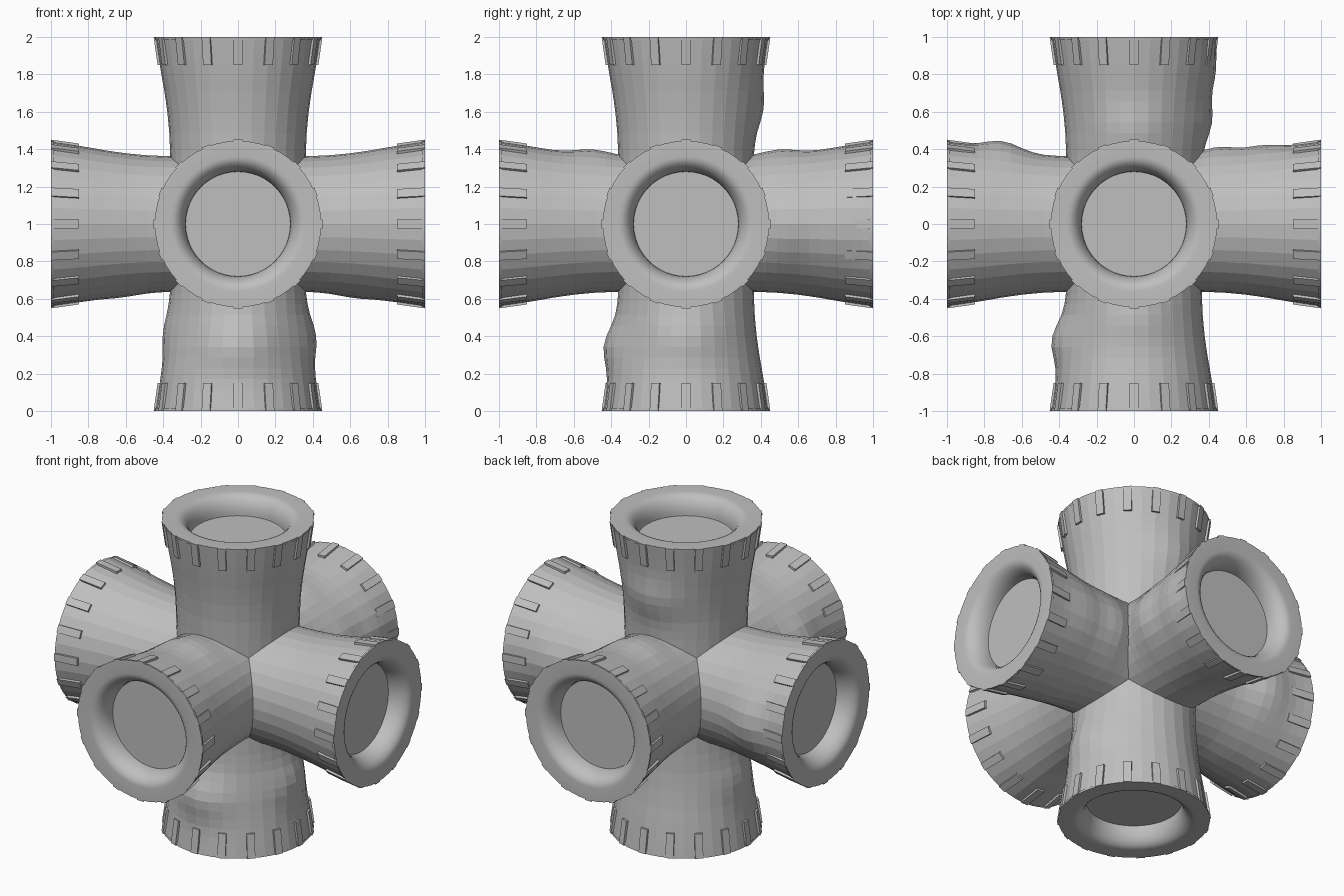
import bpy, bmesh, math
from mathutils import Vector

if "Cube" in bpy.data.objects:
    bpy.data.objects.remove(bpy.data.objects["Cube"])

CENTRE = Vector((0, 0, 1))
X, Y, Z = Vector((1, 0, 0)), Vector((0, 1, 0)), Vector((0, 0, 1))

grey = bpy.data.materials.new("plain grey")
grey.diffuse_color = (0.52, 0.52, 0.52, 1)
grey.use_nodes = True
grey.node_tree.nodes["Principled BSDF"].inputs["Base Color"].default_value = grey.diffuse_color

# wall radius along the arm
WALL = [(0.2, .36), (0.36, .362), (0.5, .368), (0.6, .378),
        (0.7, .392), (0.8, .41), (0.9, .426), (1.0, .441)]

# each arm: axis, side axis, bumps as (direction, distance, height)
ARMS = {
    "top": (Z, X, [(Y, .62, .035)]),
    "bottom": (-Z, X, [(-Y, .65, .055), (X, .6, .04), (-X, .58, .025)]),
    "back": (Y, X, [(X, .55, .045), (X, .8, .025), (Z, .5, .03)]),
    "front": (-Y, X, [(-X, .62, .06), (Z, .5, .03)]),
    "right": (X, Y, [(Y, .45, .045), (Y, .68, .03), (-Z, .62, .015)]),
    "left": (-X, Y, [(Y, .7, .05), (-Z, .62, .012)]),
}


def base_radius(t):
    for (t0, r0), (t1, r1) in zip(WALL, WALL[1:]):
        if t <= t1:
            return r0 + (r1 - r0) * (t - t0) / (t1 - t0)
    return WALL[-1][1]


def finish(bm, name, smooth=None):
    bmesh.ops.recalc_face_normals(bm, faces=bm.faces)
    me = bpy.data.meshes.new(name)
    bm.to_mesh(me)
    bm.free()
    me.materials.append(grey)
    ob = bpy.data.objects.new(name, me)
    bpy.context.collection.objects.link(ob)
    if smooth:
        bpy.ops.object.select_all(action='DESELECT')
        bpy.context.view_layer.objects.active = ob
        ob.select_set(True)
        bpy.ops.object.shade_smooth_by_angle(angle=math.radians(smooth))
    return ob


def skin(bm, rings):
    n = len(rings[0])
    for a, b in zip(rings, rings[1:]):
        for i in range(n):
            j = (i + 1) % n
            bm.faces.new((a[i], a[j], b[j], b[i]))


def make_arm(name, axis, u, bumps):
    v = axis.cross(u)

    def around(k, n):
        a = math.tau * k / n
        return u * math.cos(a) + v * math.sin(a)

    # lumpy flared tube
    bm = bmesh.new()
    rings = []
    for s in range(15):
        t = 0.2 + 0.8 * s / 14
        ring = []
        for k in range(32):
            d = around(k, 32)
            r = base_radius(t)
            for bd, bt, h in bumps:
                ang = d.angle(bd)
                r += h * math.exp(-(ang / 0.5) ** 2 - ((t - bt) / 0.13) ** 2)
            ring.append(bm.verts.new(CENTRE + axis * t + d * r))
        rings.append(ring)
    skin(bm, rings)
    finish(bm, name + "_tube")

    # flat rim, rounded lip and recessed floor
    prof = [(.443, .985), (.445, 1.0), (.36, 1.0)]
    for i in range(1, 9):
        a = math.pi / 2 * i / 8
        prof.append((.36 - .08 * math.sin(a), 1 - .12 * (1 - math.cos(a))))
    bm = bmesh.new()
    rings = [[bm.verts.new(CENTRE + axis * t + around(k, 48) * r)
              for k in range(48)] for r, t in prof]
    skin(bm, rings)
    bm.faces.new(rings[-1])
    # recalc on an open shell: make sure the rim faces outward
    finish(bm, name + "_rim", 35)

    # thin grip ribs around the end
    bm = bmesh.new()
    for k in range(16):
        d = around(k, 16)
        w = axis.cross(d) * 0.024
        vs = []
        for t, lo, hi in ((.85, .39, .430), (1.0, .41, .451)):
            for r, s in ((lo, -1), (lo, 1), (hi, 1), (hi, -1)):
                vs.append(bm.verts.new(CENTRE + axis * t + d * r + w * s))
        skin(bm, [vs[:4], vs[4:]])
        bm.faces.new(vs[:4])
        bm.faces.new(vs[4:])
    finish(bm, name + "_ribs")


for arm, (axis, side, bumps) in ARMS.items():
    make_arm(arm, axis, side, bumps)
